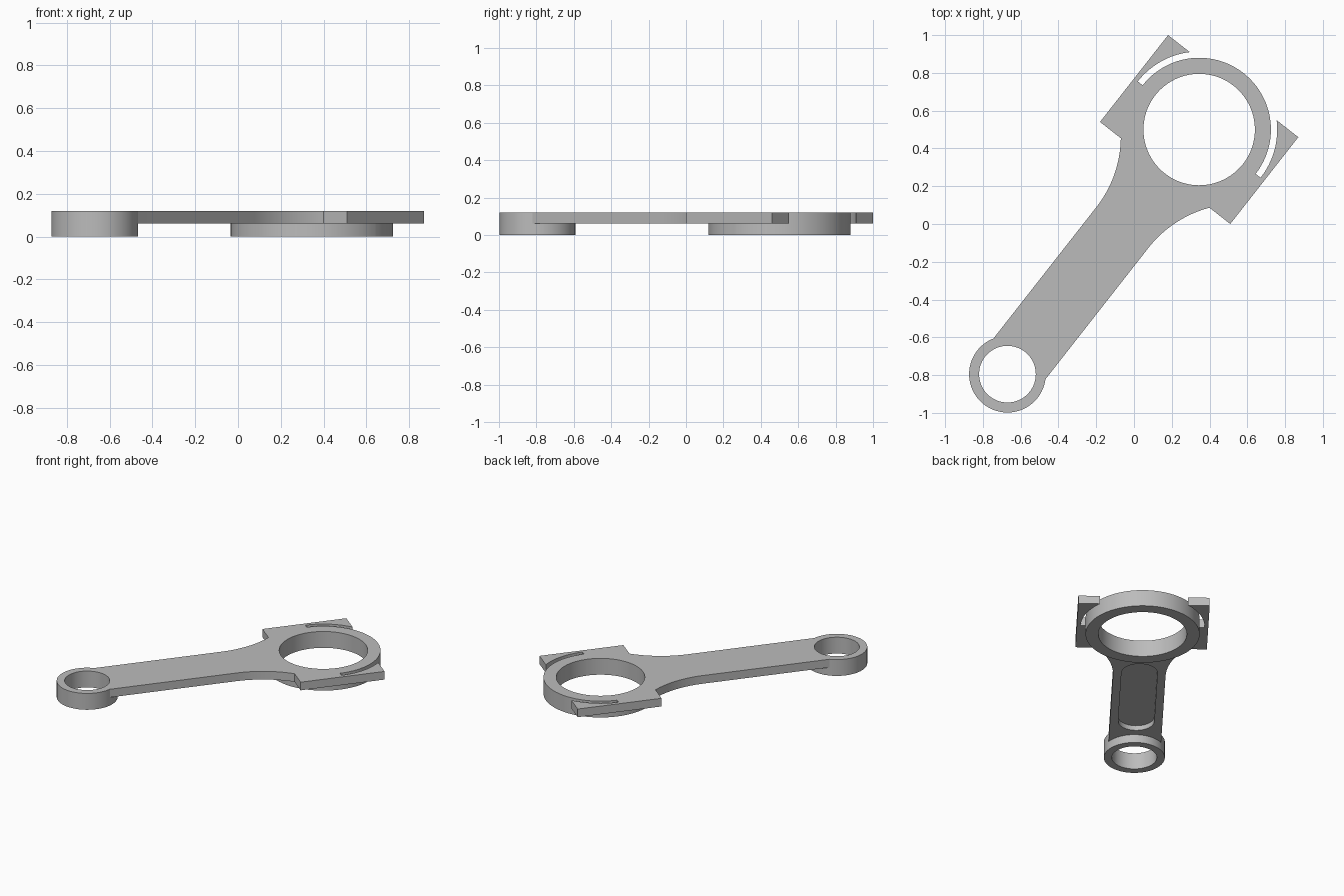
import bpy, bmesh
from math import atan2, asin, sin, cos, pi, radians
from mathutils import Matrix

if "Cube" in bpy.data.objects:
    bpy.data.objects.remove(bpy.data.objects["Cube"])

steel = bpy.data.materials.new("satin steel")
steel.use_nodes = True
steel.diffuse_color = (0.5, 0.5, 0.5, 1)
steel.node_tree.nodes["Principled BSDF"].inputs["Base Color"].default_value = (0.5, 0.5, 0.5, 1)

# The rod is laid out along local x, with the big bore at the origin
BIG = (0.345, 0.50)
SMALL = (-0.67, -0.795)
LENGTH = ((BIG[0] - SMALL[0]) ** 2 + (BIG[1] - SMALL[1]) ** 2) ** 0.5
ANGLE = atan2(BIG[1] - SMALL[1], BIG[0] - SMALL[0])
PLACE = Matrix.Translation((BIG[0], BIG[1], 0)) @ Matrix.Rotation(ANGLE, 4, 'Z')
TOP, WEB = 0.12, 0.06


def arc(cx, cy, r, start, end, steps):
    return [(cx + r * cos(start + (end - start) * i / steps),
             cy + r * sin(start + (end - start) * i / steps)) for i in range(steps + 1)]


def prism(name, outline, z0, z1):
    bm = bmesh.new()
    base = bm.faces.new([bm.verts.new((x, y, z0)) for x, y in outline])
    grown = bmesh.ops.extrude_face_region(bm, geom=[base])["geom"]
    bmesh.ops.translate(bm, vec=(0, 0, z1 - z0),
                        verts=[v for v in grown if isinstance(v, bmesh.types.BMVert)])
    bmesh.ops.recalc_face_normals(bm, faces=bm.faces)
    bm.transform(PLACE)
    mesh = bpy.data.meshes.new(name)
    bm.to_mesh(mesh)
    bm.free()
    mesh.materials.append(steel)
    obj = bpy.data.objects.new(name, mesh)
    bpy.context.collection.objects.link(obj)
    return obj


def disc(name, x, r, z0, z1):
    return prism(name, arc(x, 0, r, 0, 2 * pi, 96)[:-1], z0, z1)


def combine(target, other, operation):
    bpy.context.view_layer.objects.active = target
    mod = target.modifiers.new(operation.lower(), 'BOOLEAN')
    mod.operation, mod.solver, mod.object = operation, 'EXACT', other
    bpy.ops.object.modifier_apply(modifier=mod.name)
    bpy.data.objects.remove(other)


# Shank and bolt ears: one half outline, mirrored across the rod axis
EAR, SIDE, HALF = 0.292, 0.438, 0.175
FILLET, FILLET_X = 0.608, -0.659
sweep = asin((-EAR - FILLET_X) / FILLET)
half = [(0, 0.36)]
half += arc(0, 0, 0.413, pi / 2, pi / 4, 16)
half += [(EAR, SIDE), (-EAR, SIDE)]
half += arc(FILLET_X, HALF + FILLET, FILLET, -pi / 2 + sweep, -pi / 2, 20)
half += [(-1.54, HALF)]
rod = prism("connecting_rod", half + [(x, -y) for x, y in reversed(half)], WEB, TOP)

# Deep rings around both bores
combine(rod, disc("big_ring", 0, 0.38, 0, TOP), 'UNION')
combine(rod, disc("small_ring", -LENGTH, 0.203, 0, TOP), 'UNION')

# Through bores
combine(rod, disc("big_bore", 0, 0.295, -0.1, 0.3), 'DIFFERENCE')
combine(rod, disc("small_bore", -LENGTH, 0.15, -0.1, 0.3), 'DIFFERENCE')

# Round-ended pocket under the shank
pocket = arc(-0.62, 0, 0.12, -pi / 2, pi / 2, 24) + arc(-1.265, 0, 0.12, pi / 2, 3 * pi / 2, 24)
combine(rod, prism("pocket", pocket, 0, WEB + 0.035), 'DIFFERENCE')

# Smooth curved walls, crisp edges
bpy.ops.object.select_all(action='DESELECT')
rod.select_set(True)
bpy.context.view_layer.objects.active = rod
bpy.ops.object.shade_smooth_by_angle(angle=radians(30))
